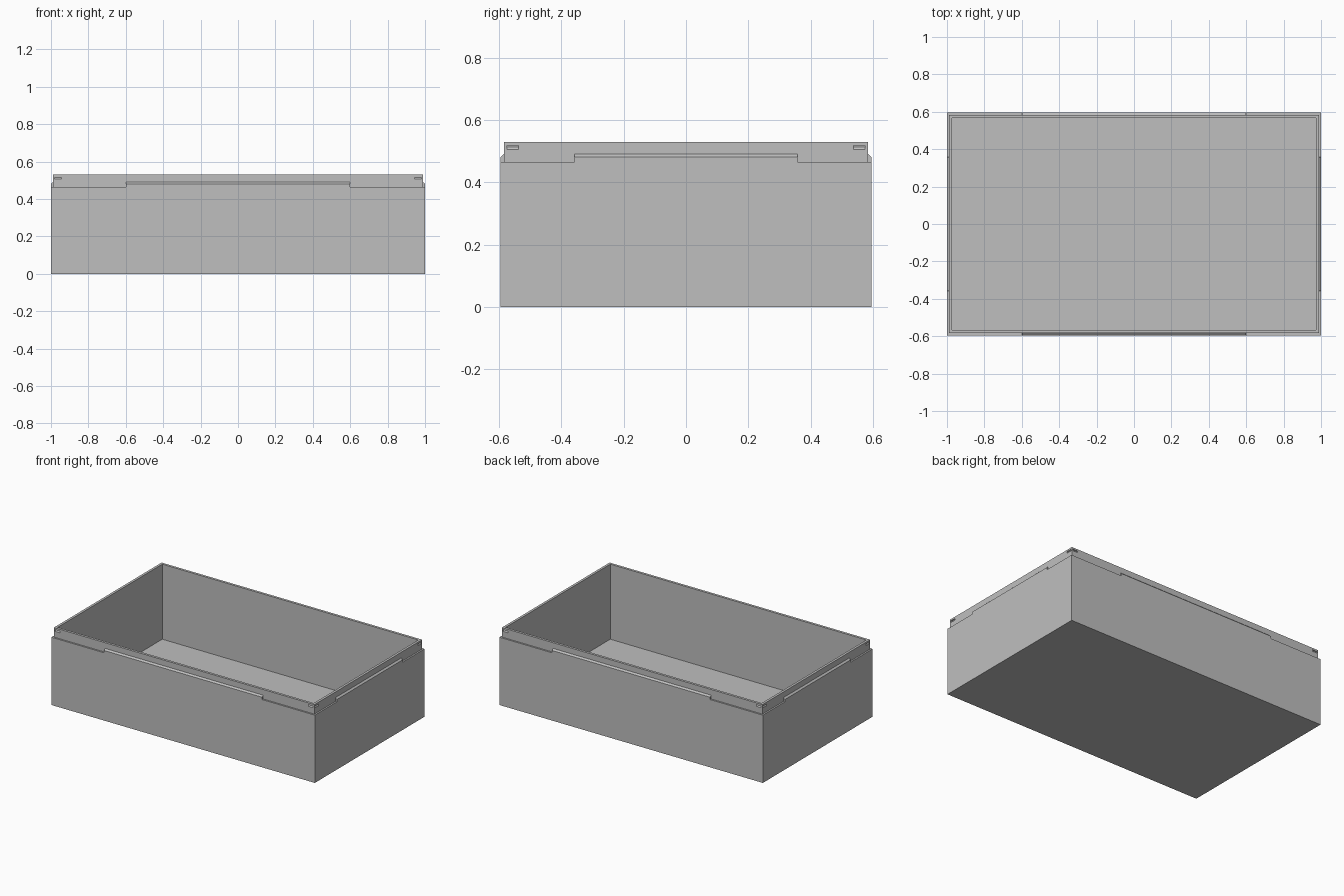
import bpy, bmesh
from math import pi
from mathutils import Matrix, Vector

default = bpy.data.objects.get("Cube")
if default:
    bpy.data.objects.remove(default, do_unlink=True)

GREY = (0.52, 0.52, 0.52, 1)
grey = bpy.data.materials.new("plain grey")
grey.use_nodes = True
grey.diffuse_color = GREY
grey.node_tree.nodes["Principled BSDF"].inputs["Base Color"].default_value = GREY

HALF_X, HALF_Y = 1.0, 0.595
LEDGE, RIM, FLOOR = 0.465, 0.53, 0.015
STEP, WALL = 0.011, 0.028      # insets of the lip's outer and inner faces


def finish(name, bm):
    bmesh.ops.recalc_face_normals(bm, faces=bm.faces)
    mesh = bpy.data.meshes.new(name)
    bm.to_mesh(mesh)
    bm.free()
    mesh.materials.append(grey)
    obj = bpy.data.objects.new(name, mesh)
    bpy.context.collection.objects.link(obj)
    return obj


def add_prism(bm, profile, x0, x1, matrix):
    """Extrude a (y, z) profile along x, then place it."""
    ends = [[bm.verts.new(matrix @ Vector((x, y, z))) for y, z in profile]
            for x in (x0, x1)]
    bm.faces.new(ends[0])
    bm.faces.new(ends[1])
    n = len(profile)
    for i in range(n):
        j = (i + 1) % n
        bm.faces.new((ends[0][i], ends[0][j], ends[1][j], ends[1][i]))


# Each side: name, turn about z, distance to its wall, half length of the wall
SIDES = [("front", 0, HALF_Y, HALF_X), ("left", pi / 2, HALF_X, HALF_Y),
         ("back", pi, HALF_Y, HALF_X), ("right", -pi / 2, HALF_X, HALF_Y)]

# Open tray: rectangular rings from the underside, over the lip, to the floor
bm = bmesh.new()
rings = []
for inset, z in [(0, 0), (0, LEDGE), (STEP, LEDGE), (STEP, RIM), (WALL, RIM), (WALL, FLOOR)]:
    hx, hy = HALF_X - inset, HALF_Y - inset
    rings.append([bm.verts.new((sx * hx, sy * hy, z))
                  for sx, sy in ((-1, -1), (1, -1), (1, 1), (-1, 1))])
for low, high in zip(rings, rings[1:]):
    for i in range(4):
        j = (i + 1) % 4
        bm.faces.new((low[i], low[j], high[j], high[i]))
bm.faces.new(rings[0])
bm.faces.new(rings[-1])
tray = finish("tray", bm)

# Latch recesses near each end of the lip, deepest at the top
bm = bmesh.new()
for name, turn, dist, half in SIDES:
    face = -dist + STEP
    wedge = [(face - 0.004, 0.518), (face + 0.006, 0.518),
             (face + 0.006, 0.514), (face - 0.004, 0.501)]
    for s in (-1, 1):
        add_prism(bm, wedge, s * (half - 0.057), s * (half - 0.02), Matrix.Rotation(turn, 4, "Z"))
cutter = finish("recess_cutter", bm)
cutter.hide_render = True
cut = tray.modifiers.new("recesses", "BOOLEAN")
cut.operation = "DIFFERENCE"
cut.object = cutter
cut.solver = "EXACT"
bpy.context.view_layer.objects.active = tray
bpy.ops.object.modifier_apply(modifier=cut.name)
bpy.data.objects.remove(cutter, do_unlink=True)

# Raised tongue with a sloped top along the middle of every side
for name, turn, dist, half in SIDES:
    bm = bmesh.new()
    back = -dist + STEP
    profile = [(-dist, LEDGE), (-dist, 0.481), (back, 0.491), (back, LEDGE)]
    add_prism(bm, profile, -0.6 * half, 0.6 * half, Matrix.Rotation(turn, 4, "Z"))
    finish(name + "_tongue", bm)
